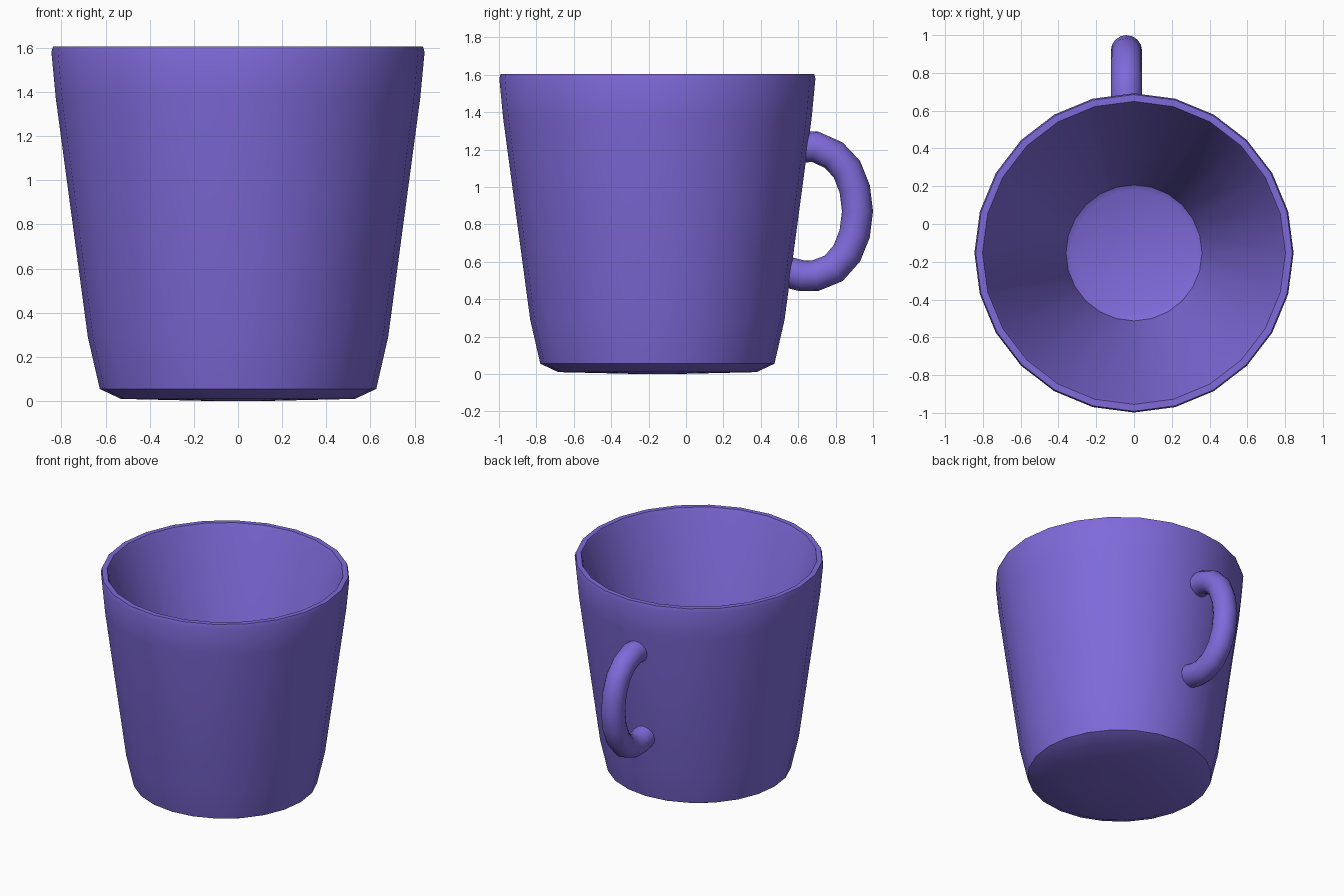
import bpy, bmesh, math
from mathutils import Vector

if "Cube" in bpy.data.objects:
    bpy.data.objects.remove(bpy.data.objects["Cube"])

violet = bpy.data.materials.new("violet glaze")
violet.diffuse_color = (0.21, 0.145, 0.70, 1)
violet.use_nodes = True
violet.node_tree.nodes["Principled BSDF"].inputs["Base Color"].default_value = violet.diffuse_color


def loft(name, rings, sharp_angle):
    """Bridge a list of equal-sized point rings, cap both ends, shade smooth."""
    bm = bmesh.new()
    loops = [[bm.verts.new(p) for p in ring] for ring in rings]
    n = len(loops[0])
    for a, b in zip(loops, loops[1:]):
        for i in range(n):
            j = (i + 1) % n
            bm.faces.new((a[i], a[j], b[j], b[i]))
    bm.faces.new(loops[0])
    bm.faces.new(loops[-1])
    bmesh.ops.recalc_face_normals(bm, faces=bm.faces)
    mesh = bpy.data.meshes.new(name)
    bm.to_mesh(mesh)
    bm.free()
    mesh.materials.append(violet)
    obj = bpy.data.objects.new(name, mesh)
    bpy.context.collection.objects.link(obj)
    bpy.ops.object.select_all(action='DESELECT')
    obj.select_set(True)
    bpy.context.view_layer.objects.active = obj
    bpy.ops.object.shade_smooth_by_angle(angle=math.radians(sharp_angle))
    return obj


def circle(centre, u, v, r, n):
    return [centre + r * (math.cos(t) * u + math.sin(t) * v)
            for t in (2 * math.pi * i / n for i in range(n))]


X, Y, Z = Vector((1, 0, 0)), Vector((0, 1, 0)), Vector((0, 0, 1))

# Cup: (radius, height) from under the base, up the outside, over the rim, down the inside
profile = [(0.10, 0.0), (0.53, 0.01), (0.626, 0.055), (0.68, 0.29), (0.825, 1.37),
           (0.845, 1.58), (0.838, 1.605), (0.802, 1.605), (0.79, 1.58),
           (0.36, 0.11), (0.33, 0.095)]
loft("cup", [circle(Vector((0, -0.153, z)), X, Y, r, 24) for r, z in profile], 30)

# Handle: round tube along a C-shaped path of (y, z), ends sunk in the wall
path = [(0.58, 1.21), (0.69, 1.215), (0.79, 1.17), (0.86, 1.095), (0.902, 0.99),
        (0.917, 0.87), (0.902, 0.75), (0.86, 0.645), (0.79, 0.565), (0.69, 0.525),
        (0.62, 0.525), (0.52, 0.55)]
pts = [Vector((-0.04, y, z)) for y, z in path]
tube = []
for i, p in enumerate(pts):
    along = (pts[min(i + 1, len(pts) - 1)] - pts[max(i - 1, 0)]).normalized()
    tube.append(circle(p, X, along.cross(X), 0.083, 16))
loft("handle", tube, 50)
